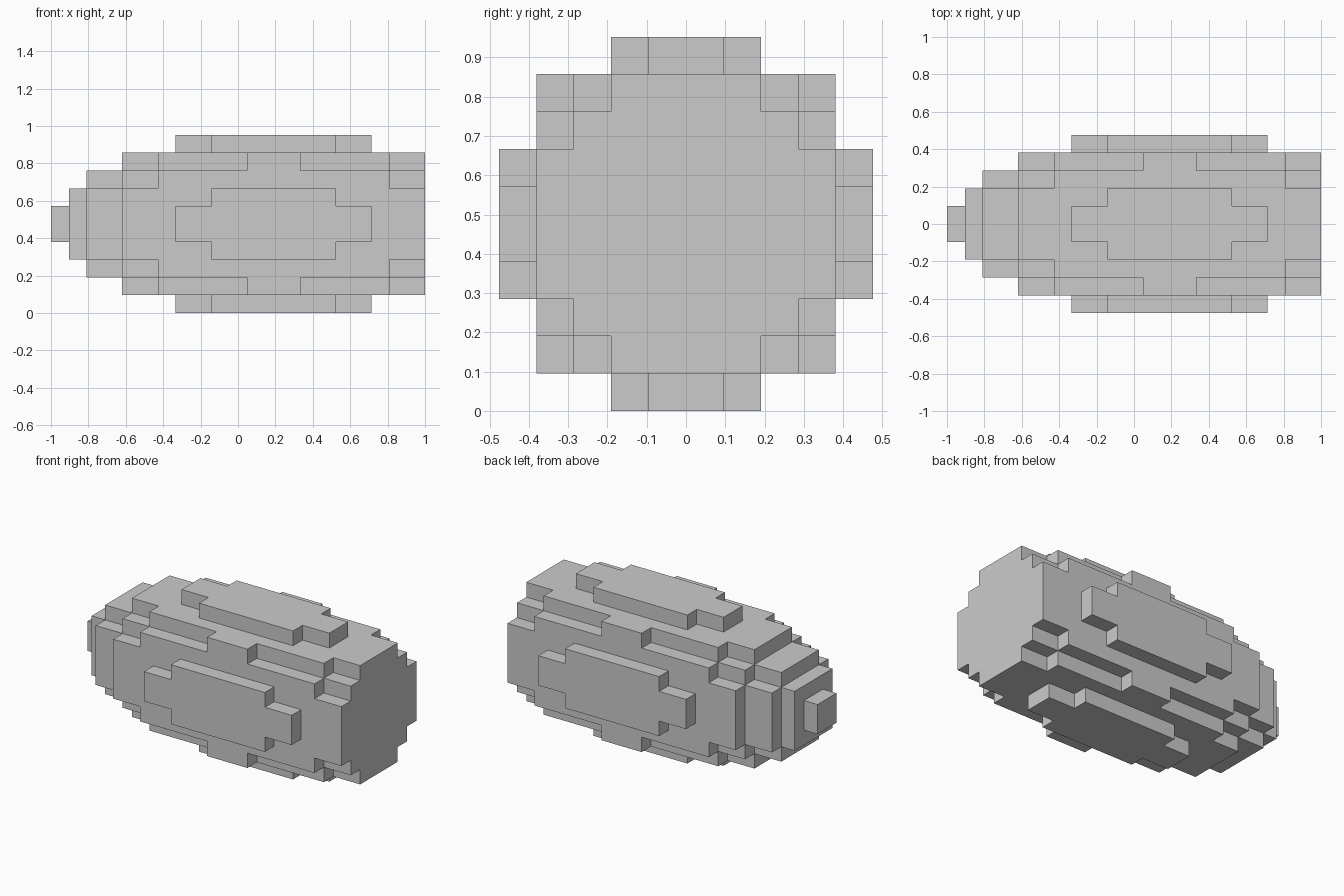
import bpy, bmesh

if "Cube" in bpy.data.objects:
    bpy.data.objects.remove(bpy.data.objects["Cube"])

# Block grid: 21 cells long, 10 wide, 10 high
CELL = 2 / 21

# Nested slabs: (half width, half height, first cell, end cell) along x
SLABS = [
    (1, 1, 0, 21), (2, 2, 1, 21),
    (3, 2, 2, 21), (3, 3, 4, 21),
    (4, 2, 4, 21), (4, 3, 6, 19), (4, 4, 11, 14),
    (5, 1, 7, 18), (5, 2, 9, 16),
]

# Fill the grid; every slab is also used with width and height swapped
cells = set()
for a, b, start, end in SLABS:
    for hy, hz in {(a, b), (b, a)}:
        cells |= {(x, y, z) for x in range(start, end)
                  for y in range(-hy, hy) for z in range(-hz, hz)}

bm = bmesh.new()
corners = {}


def corner(p):
    """Shared vertex at a grid point."""
    if p not in corners:
        x, y, z = p
        corners[p] = bm.verts.new((x * CELL - 1, y * CELL, (z + 5) * CELL))
    return corners[p]


# Outer skin: one square wherever a filled cell meets an empty one
for c in sorted(cells):
    for axis in range(3):
        u, v = (axis + 1) % 3, (axis + 2) % 3
        for side in (0, 1):
            n = list(c)
            n[axis] += 2 * side - 1
            if tuple(n) in cells:
                continue
            ring = []
            for du, dv in ((0, 0), (1, 0), (1, 1), (0, 1)):
                p = list(c)
                p[axis] += side
                p[u] += du
                p[v] += dv
                ring.append(corner(tuple(p)))
            bm.faces.new(ring if side else ring[::-1])

# Stepped body
mesh = bpy.data.meshes.new("stepped_body")
bm.to_mesh(mesh)
bm.free()
body = bpy.data.objects.new("stepped_body", mesh)
bpy.context.collection.objects.link(body)
